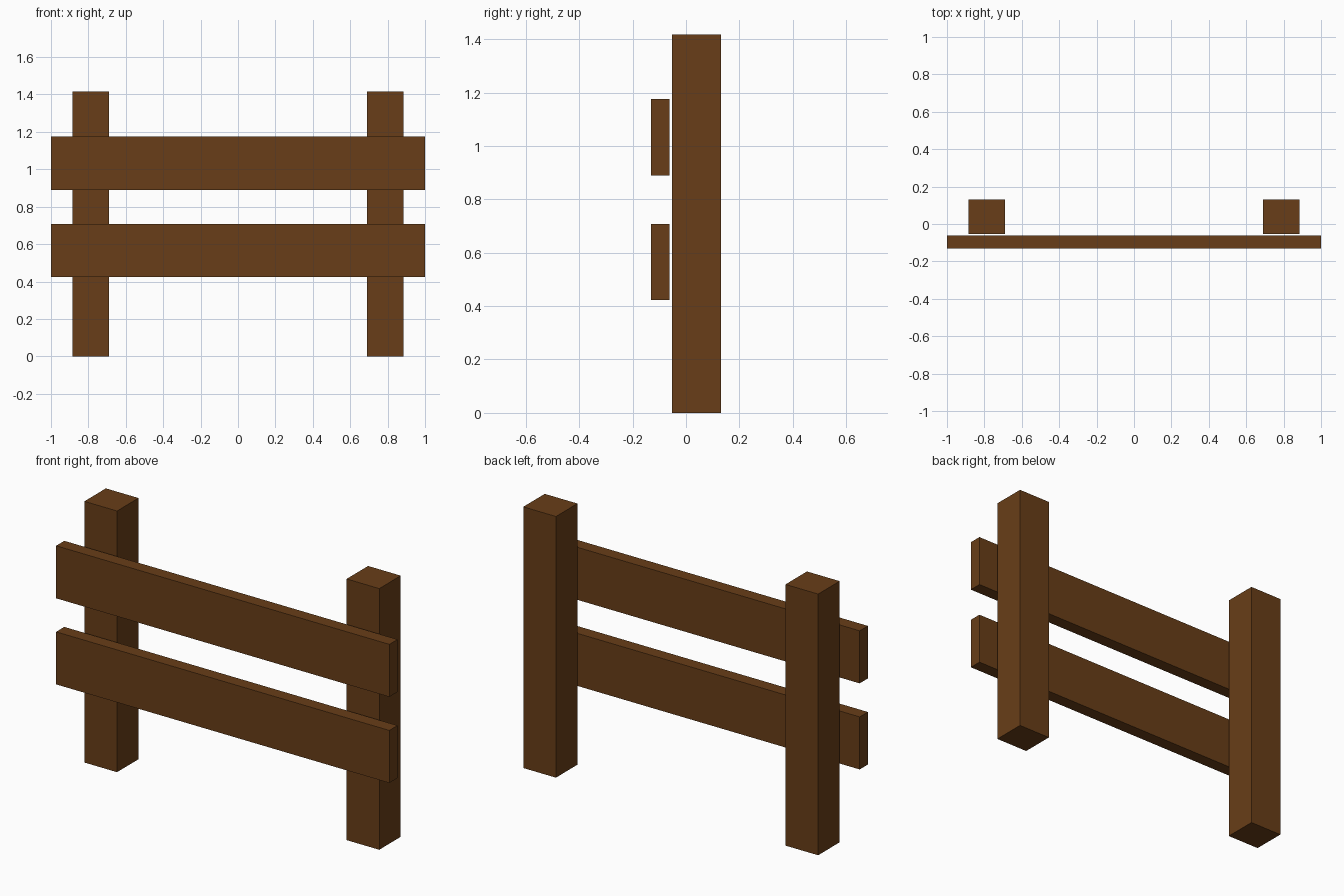
import bpy

if "Cube" in bpy.data.objects:
    bpy.data.objects.remove(bpy.data.objects["Cube"])

wood = bpy.data.materials.new("brown_wood")
wood.diffuse_color = (0.14, 0.048, 0.009, 1)
wood.use_nodes = True
wood.node_tree.nodes["Principled BSDF"].inputs["Base Color"].default_value = wood.diffuse_color


def box(name, x, y, z):
    """Box from (min, max) ranges on each axis."""
    bpy.ops.mesh.primitive_cube_add(size=1, location=[sum(r) / 2 for r in (x, y, z)])
    obj = bpy.context.object
    obj.name = name
    obj.scale = [r[1] - r[0] for r in (x, y, z)]
    bpy.ops.object.transform_apply(location=False, rotation=False, scale=True)
    obj.data.materials.append(wood)
    return obj


# Upright posts
for side, cx in (("left", -0.787), ("right", 0.787)):
    box(f"{side}_post", (cx - 0.098, cx + 0.098), (-0.053, 0.131), (0, 1.417))

# Horizontal rails, set just in front of the posts
for level, z in (("lower", (0.423, 0.708)), ("upper", (0.89, 1.175))):
    box(f"{level}_rail", (-1, 1), (-0.131, -0.061), z)
